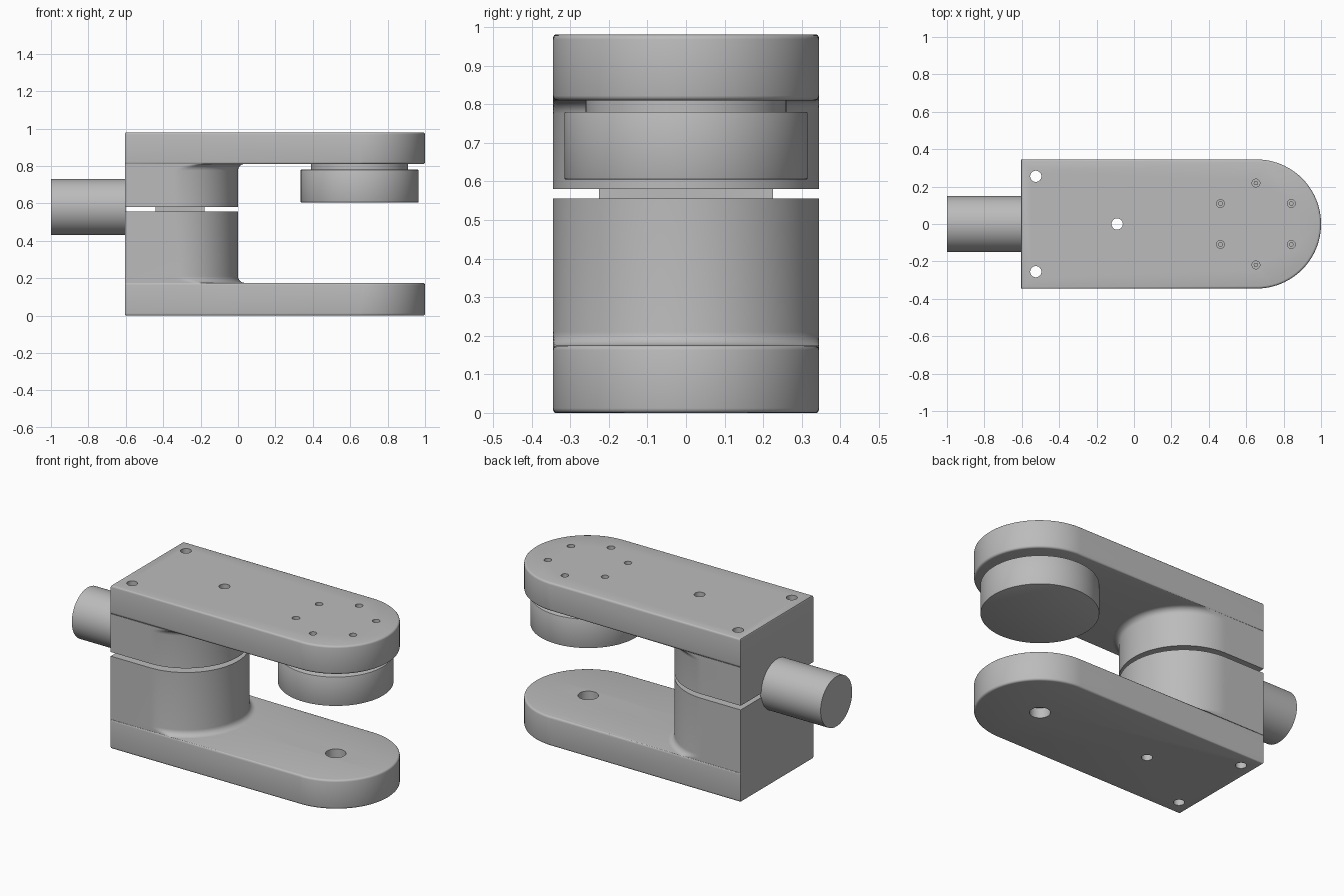
import bpy, bmesh
from math import sin, cos, pi, radians
from mathutils import Matrix

cube = bpy.data.objects.get("Cube")
if cube:
    bpy.data.objects.remove(cube, do_unlink=True)

grey = bpy.data.materials.new("plain_grey")
grey.use_nodes = True
grey.diffuse_color = (0.5, 0.5, 0.5, 1)
grey.node_tree.nodes["Principled BSDF"].inputs["Base Color"].default_value = (0.5, 0.5, 0.5, 1)

W = 0.345        # half width of the arms
BACK = -0.605    # rear face
TIP = 0.655      # centre of the rounded arm end
N = 64


def make(name, bm):
    bmesh.ops.recalc_face_normals(bm, faces=bm.faces)
    mesh = bpy.data.meshes.new(name)
    bm.to_mesh(mesh)
    bm.free()
    mesh.materials.append(grey)
    ob = bpy.data.objects.new(name, mesh)
    bpy.context.collection.objects.link(ob)
    return ob


def smooth(ob):
    bpy.ops.object.select_all(action="DESELECT")
    ob.select_set(True)
    bpy.context.view_layer.objects.active = ob
    bpy.ops.object.shade_smooth_by_angle(angle=radians(35))


def add_cyl(bm, x, y, z0, z1, r, sides=32):
    m = Matrix.Translation((x, y, (z0 + z1) / 2))
    bmesh.ops.create_cone(bm, cap_ends=True, segments=sides, radius1=r, radius2=r,
                          depth=z1 - z0, matrix=m)


def cylinder(name, x, y, z0, z1, r, sides=64, bevel=0):
    bm = bmesh.new()
    add_cyl(bm, x, y, z0, z1, r, sides)
    if bevel:
        rims = [e for e in bm.edges if abs(e.verts[0].co.z - e.verts[1].co.z) < 1e-5]
        bmesh.ops.bevel(bm, geom=rims, offset=bevel, segments=2, affect="EDGES", profile=0.5)
    ob = make(name, bm)
    smooth(ob)
    return ob


def ring(cx, r, z, inset=0):
    """Outline with a rounded front and a square back."""
    pts = []
    for i in range(N + 1):
        a = -pi / 2 + pi * i / N
        pts.append((cx + r * cos(a), max(-W, min(W, r * sin(a))), z))
    w = W - inset
    return pts + [(BACK + inset, w, z), (BACK + inset, -w, z)]


def bracket(name, base, sign, thick, height):
    """Arm and column lofted as one solid, upwards or downwards from base."""
    b, f = 0.012, 0.035
    rings = []
    for i in range(4):                      # rounded outer edge
        a = pi / 2 * i / 3
        rings.append(ring(TIP, W - b * (1 - sin(a)), b * (1 - cos(a)), b * 0.5 * (1 - sin(a))))
    for i in range(4):                      # rounded inner edge
        a = pi / 2 * i / 3
        rings.append(ring(TIP, W - b * (1 - cos(a)), thick - b * (1 - sin(a))))
    for i in range(7):                      # fillet into the column
        a = pi / 2 * i / 6
        rings.append(ring(-W, W + f * (1 - sin(a)), thick + f * (1 - cos(a))))
    rings.append(ring(-W, W, height))
    bm = bmesh.new()
    loops = [[bm.verts.new((x, y, base + sign * z)) for x, y, z in r] for r in rings]
    for lo, hi in zip(loops, loops[1:]):
        for i in range(len(lo)):
            j = (i + 1) % len(lo)
            bm.faces.new((lo[i], lo[j], hi[j], hi[i]))
    bm.faces.new(loops[0])
    bm.faces.new(loops[-1])
    bmesh.ops.remove_doubles(bm, verts=bm.verts, dist=1e-5)
    bmesh.ops.dissolve_degenerate(bm, edges=bm.edges, dist=1e-5)
    return make(name, bm)


def drill(ob, holes):
    bm = bmesh.new()
    for h in holes:
        add_cyl(bm, *h)
    cutter = make("hole_cutter", bm)
    cutter.hide_render = True
    mod = ob.modifiers.new("holes", "BOOLEAN")
    mod.operation = "DIFFERENCE"
    mod.solver = "EXACT"
    mod.object = cutter
    bpy.ops.object.select_all(action="DESELECT")
    ob.select_set(True)
    bpy.context.view_layer.objects.active = ob
    bpy.ops.object.modifier_apply(modifier=mod.name)
    bpy.data.objects.remove(cutter, do_unlink=True)
    smooth(ob)


# Hole positions: three bolt holes right through, six screw holes in a circle
bolts = [(-0.525, 0.255, -0.1, 1.1, 0.03), (-0.525, -0.255, -0.1, 1.1, 0.03),
         (-0.09, 0, -0.1, 1.1, 0.03)]
screws = [(0.652 + 0.219 * sin(k * pi / 3), 0.219 * cos(k * pi / 3)) for k in range(6)]

# Brackets
lower = bracket("lower_bracket", 0, 1, 0.175, 0.555)
drill(lower, bolts + [(0.65, 0, -0.1, 0.06, 0.056), (0.65, 0, 0.115, 0.3, 0.056),
                      (0.65, 0, 0.03, 0.15, 0.036)])
upper = bracket("upper_bracket", 0.98, -1, 0.17, 0.4)
drill(upper, bolts + [(x, y, 0.93, 1.1, 0.021) for x, y in screws])

# Screw heads sunk in the upper arm
for x, y in screws:
    cylinder("screw_head", x, y, 0.925, 0.965, 0.012, 16)

# Spacer block between the two columns
bm = bmesh.new()
bmesh.ops.create_cube(bm, size=1, matrix=Matrix.Translation((-0.31, 0, 0.5675))
                      @ Matrix.Diagonal((0.264, 0.45, 0.03, 1)))
make("column_spacer", bm)

# Disc hanging under the upper arm
cylinder("disc_neck", 0.65, 0, 0.77, 0.815, 0.26, 96)
cylinder("hanging_disc", 0.65, 0, 0.605, 0.78, 0.315, 96, 0.003)

# Rear shaft
bm = bmesh.new()
bmesh.ops.create_cone(bm, cap_ends=True, segments=64, radius1=0.15, radius2=0.15, depth=0.4,
                      matrix=Matrix.Translation((-0.8, 0, 0.58)) @ Matrix.Rotation(pi / 2, 4, "Y"))
smooth(make("rear_shaft", bm))
